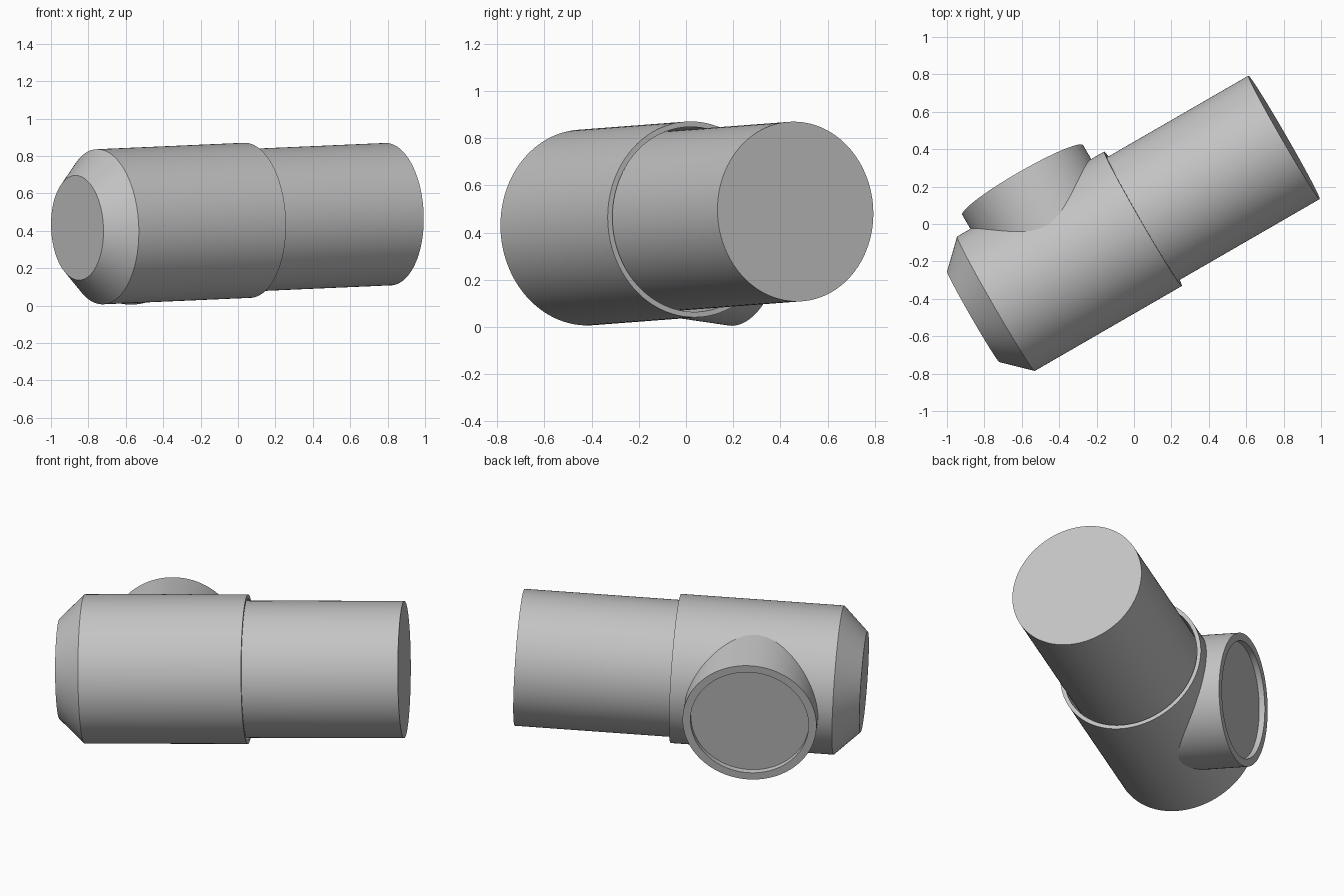
import bpy
import bmesh
import math
from mathutils import Vector, Matrix

cube = bpy.data.objects.get("Cube")
if cube:
    bpy.data.objects.remove(cube, do_unlink=True)

grey = bpy.data.materials.new("plain_grey")
grey.use_nodes = True
grey.diffuse_color = (0.55, 0.55, 0.55, 1)
grey.node_tree.nodes["Principled BSDF"].inputs["Base Color"].default_value = grey.diffuse_color


def direction(azimuth, elevation):
    a, e = math.radians(azimuth), math.radians(elevation)
    return Vector((math.cos(e) * math.cos(a), math.cos(e) * math.sin(a), math.sin(e)))


def lathe(name, profile, origin, axis, segments=128):
    """Revolve a (radius, distance) profile around an axis through origin."""
    bm = bmesh.new()
    verts = [bm.verts.new((r, 0, h)) for r, h in profile]
    edges = [bm.edges.new(pair) for pair in zip(verts, verts[1:])]
    bmesh.ops.spin(bm, geom=verts + edges, cent=(0, 0, 0), axis=(0, 0, 1),
                   angle=math.tau, steps=segments)
    bmesh.ops.remove_doubles(bm, verts=bm.verts, dist=1e-4)
    bmesh.ops.recalc_face_normals(bm, faces=bm.faces)
    turn = axis.to_track_quat('Z', 'Y').to_matrix().to_4x4()
    bmesh.ops.transform(bm, matrix=Matrix.Translation(origin) @ turn, verts=bm.verts)
    mesh = bpy.data.meshes.new(name)
    bm.to_mesh(mesh)
    bm.free()
    mesh.materials.append(grey)
    obj = bpy.data.objects.new(name, mesh)
    bpy.context.collection.objects.link(obj)
    bpy.ops.object.select_all(action='DESELECT')
    obj.select_set(True)
    bpy.context.view_layer.objects.active = obj
    bpy.ops.object.shade_smooth_by_angle(angle=math.radians(25))
    return obj


centre = Vector((0, 0, 0.4535))
main_axis = direction(30, 2.17)
branch_axis = direction(120, -7.2)
branch_start = centre + main_axis * -0.398

# Main body: chamfered closed end, open socket at the other
BODY_R, SOCKET_R, MOUTH, SOCKET_FLOOR = 0.415, 0.392, 0.056, -0.25
lathe("main_body", [(0, -0.993), (0.28, -0.993), (BODY_R, -0.853), (BODY_R, MOUTH),
                    (SOCKET_R, MOUTH), (SOCKET_R, SOCKET_FLOOR), (0, SOCKET_FLOOR)],
      centre, main_axis)

# Straight pipe seated in the socket
PIPE_R, PIPE_END = 0.381, 0.927
lathe("inserted_pipe", [(0, SOCKET_FLOOR), (PIPE_R, SOCKET_FLOOR), (PIPE_R, PIPE_END), (0, PIPE_END)],
      centre, main_axis)

# Side branch with a shallow recessed face inside its rim
BRANCH_R, RECESS_R, RIM, RECESS = 0.373, 0.329, 0.505, 0.033
lathe("side_branch", [(0, 0), (BRANCH_R, 0), (BRANCH_R, RIM), (RECESS_R, RIM),
                      (RECESS_R, RIM - RECESS), (0, RIM - RECESS)],
      branch_start, branch_axis)
